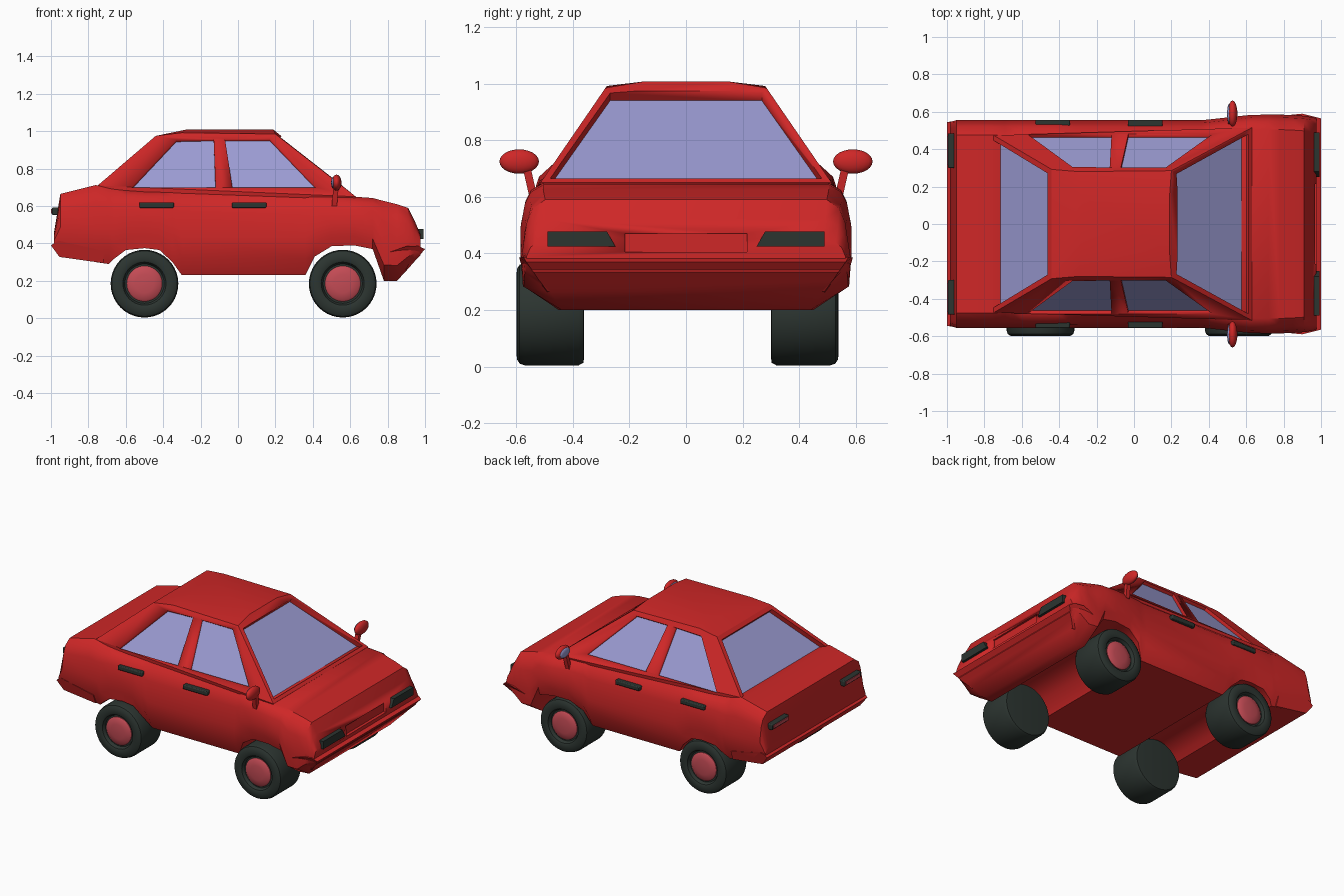
import bpy, bmesh, math
from mathutils import Vector

if "Cube" in bpy.data.objects:
    bpy.data.objects.remove(bpy.data.objects["Cube"])

def mat(name, c):
    m = bpy.data.materials.new(name)
    m.diffuse_color = (*c, 1)
    m.use_nodes = True
    m.node_tree.nodes["Principled BSDF"].inputs["Base Color"].default_value = m.diffuse_color
    return m

RED = mat("red_paint", (0.62, 0.02, 0.02))
GLASS = mat("glass", (0.33, 0.33, 0.65))
DARK = mat("dark_rubber", (0.025, 0.035, 0.03))
HUB = mat("hub_red", (0.55, 0.07, 0.09))

def finish(name, bm, material, angle=35):
    bmesh.ops.recalc_face_normals(bm, faces=bm.faces)
    me = bpy.data.meshes.new(name)
    bm.to_mesh(me)
    bm.free()
    ob = bpy.data.objects.new(name, me)
    bpy.context.collection.objects.link(ob)
    me.materials.append(material)
    bpy.ops.object.select_all(action='DESELECT')
    ob.select_set(True)
    bpy.context.view_layer.objects.active = ob
    bpy.ops.object.shade_smooth_by_angle(angle=math.radians(angle))
    return ob

def loft(name, rings, material, angle=35):
    bm = bmesh.new()
    vs = [[bm.verts.new(p) for p in r] for r in rings]
    n = len(rings[0])
    for a, b in zip(vs, vs[1:]):
        for i in range(n):
            bm.faces.new((a[i], a[(i + 1) % n], b[(i + 1) % n], b[i]))
    bm.faces.new(vs[0])
    bm.faces.new(vs[-1])
    return finish(name, bm, material, angle)

def box(name, x, y, z, material, bevel=0.0):
    pts = [(x[0], y[0]), (x[1], y[0]), (x[1], y[1]), (x[0], y[1])]
    ob = loft(name, [[(a, b, c) for a, b in pts] for c in z], material)
    if bevel:
        m = ob.modifiers.new("bevel", 'BEVEL')
        m.width, m.segments = bevel, 2
    return ob

def spin(name, profile, material, centre, side, n=40):
    # profile of (radius, offset along y) turned about the y axis
    cx, cy, cz = centre
    return loft(name, [[(cx + r * math.cos(2 * math.pi * i / n), cy + side * d,
                         cz + r * math.sin(2 * math.pi * i / n)) for i in range(n)]
                       for r, d in profile], material)

def ball(name, centre, radii, material):
    bm = bmesh.new()
    bmesh.ops.create_uvsphere(bm, u_segments=20, v_segments=12, radius=1)
    for v in bm.verts:
        v.co = Vector(a * r + c for a, r, c in zip(v.co, radii, centre))
    return finish(name, bm, material, 60)

def cut(ob, cutters):
    bpy.context.view_layer.objects.active = ob
    for c in cutters:
        m = ob.modifiers.new("cut", 'BOOLEAN')
        m.object, m.solver = c, 'EXACT'
        bpy.ops.object.modifier_apply(modifier=m.name)
        bpy.data.objects.remove(c)

# lower body: x, bottom z, top z, half width, bottom half width
stations = [
    (-0.985, .38, .45, .545, .54), (-0.95, .34, .665, .555, .53), (-0.76, .30, .712, .555, .51),
    (-0.69, .29, .695, .555, .51), (-0.66, .32, .69, .555, .53), (-0.60, .365, .685, .555, .54),
    (-0.50, .375, .68, .555, .54), (-0.42, .365, .68, .555, .54), (-0.35, .30, .68, .555, .53),
    (-0.30, .23, .68, .555, .50), (0.36, .23, .675, .555, .50), (0.41, .33, .67, .56, .53),
    (0.50, .385, .66, .57, .55), (0.62, .39, .65, .583, .56), (0.72, .37, .643, .585, .56),
    (0.78, .20, .627, .585, .45), (0.85, .20, .61, .582, .44), (0.91, .265, .59, .578, .48),
    (0.945, .305, .52, .572, .52), (0.975, .335, .45, .565, .54)]
rings = []
for x, zb, zt, w, wb in stations:
    half = [(wb, 0), (w - .008, .2), (w, .45), (w - .015, .75), (w - .035, .90), (w - .08, 1)]
    pts = half + [(-y, t) for y, t in reversed(half)]
    rings.append([(x, y, zb + t * (zt - zb)) for y, t in pts])
body = loft("body", rings, RED)
cut(body, [box("grille_cutter", (.955, 1.1), (-.215, .215), (.405, .47), RED)])

# bumper lips
def bumper(name, profile):
    loft(name, [[(x, s * (w - .01 * (abs(s) > .99)), z) for x, z, w in profile]
                for s in (-1, 1)], RED)
bumper("front_bumper", [(.80, .35, .59), (.90, .385, .60), (.96, .388, .585),
                        (1.0, .37, .575), (.91, .265, .50), (.80, .24, .50)])
bumper("rear_bumper", [(-.72, .36, .555), (-.96, .415, .56), (-1.0, .39, .555),
                       (-.955, .328, .54), (-.72, .295, .53)])

# cabin shell, with helpers giving a point on each sloping plane
def side(x, z):  return Vector((x, .285 + (.985 - z) * .687, z))
def front(y, z): return Vector((.20 + (.985 - z) * 1.284, y, z))
def rear(y, z):  return Vector((-.44 - (.975 - z) * 1.17, y, z))

bm = bmesh.new()
for s in (-1, 1):
    for p in (side(.63, .65), side(.20, .985), side(-.44, .975), side(-.75, .71), side(-.30, .992),
              (.19, .15, 1.008), (-.28, .15, 1.008), (.6, .49, .58), (-.75, .47, .58)):
        bm.verts.new((p[0], s * p[1], p[2]))
hull = bmesh.ops.convex_hull(bm, input=bm.verts)
bmesh.ops.delete(bm, geom=[v for v in bm.verts if not v.link_faces], context='VERTS')
bmesh.ops.dissolve_limit(bm, angle_limit=.01, verts=bm.verts, edges=bm.edges)
cabin = finish("cabin", bm, RED, 25)

# recessed windows
cutters = []
def window(name, pts, depth=.035):
    n = (pts[1] - pts[0]).cross(pts[2] - pts[0]).normalized()
    if n.z < 0:
        n = -n
    slab = lambda nm, a, b, m: loft(nm, [[p + n * d for p in pts] for d in (a, b)], m)
    cutters.append(slab(name + "_cutter", -depth, .06, GLASS))
    slab(name, -depth - .01, -depth + .004, GLASS)

window("windshield", [front(-.48, .665), front(.48, .665), front(.268, .965), front(-.268, .965)])
window("rear_window", [rear(-.45, .705), rear(.45, .705), rear(.272, .955), rear(-.272, .955)])
for s, tag in ((-1, "right"), (1, "left")):
    for nm, quad in (("rear_side_window", [(-.57, .70), (-.33, .955), (-.13, .96), (-.12, .70)]),
                     ("front_side_window", [(-.03, .70), (-.07, .96), (.17, .96), (.42, .70)])):
        pts = [side(x, z) for x, z in quad]
        window(f"{tag}_{nm}", [Vector((p.x, s * p.y, p.z)) for p in pts], .025)
cut(cabin, cutters)

for s, tag in ((-1, "right"), (1, "left")):
    span = lambda a, b: tuple(sorted((s * a, s * b)))
    # wheels
    for x, end in ((-.50, "rear"), (.56, "front")):
        c = (x, -.03 + s * .45, .185)
        spin(f"{tag}_{end}_tyre", [(.15, -.12), (.172, -.117), (.181, -.10), (.181, .09), (.175, .108),
             (.16, .118), (.125, .12), (.115, .115), (.105, .095), (.02, .095)], DARK, c, s)
        spin(f"{tag}_{end}_hub", [(.095, .085), (.095, .10), (.085, .108), (.05, .114), (.01, .116)],
             HUB, c, s)
    # door handles
    for x, end in ((-.435, "rear"), (.06, "front")):
        box(f"{tag}_{end}_handle", (x - .092, x + .092), span(.51, .556), (.59, .62), DARK, .006)
    # headlights and tail lights
    loft(f"{tag}_headlight", [[(x, s * y, z) for y, z in ((.25, .425), (.49, .425), (.49, .478), (.28, .478))]
                              for x in (.93, .992)], DARK)
    box(f"{tag}_tail_light_frame", (-.995, -.93), span(.30, .485), (.552, .592), DARK, .006)
    box(f"{tag}_tail_light", (-1.0, -.95), span(.315, .47), (.561, .583), HUB)
    # wing mirrors
    ball(f"{tag}_mirror", (.527, s * .59, .725), (.026, .07, .043), RED)
    ball(f"{tag}_mirror_glass", (.508, s * .59, .725), (.010, .052, .031), GLASS)
    loft(f"{tag}_mirror_stem", [[(x + a, s * (y + b), z) for a, b in
         ((-.014, -.014), (.014, -.014), (.014, .014), (-.014, .014))]
         for x, y, z in ((.515, .54, .60), (.525, .565, .71))], RED)
